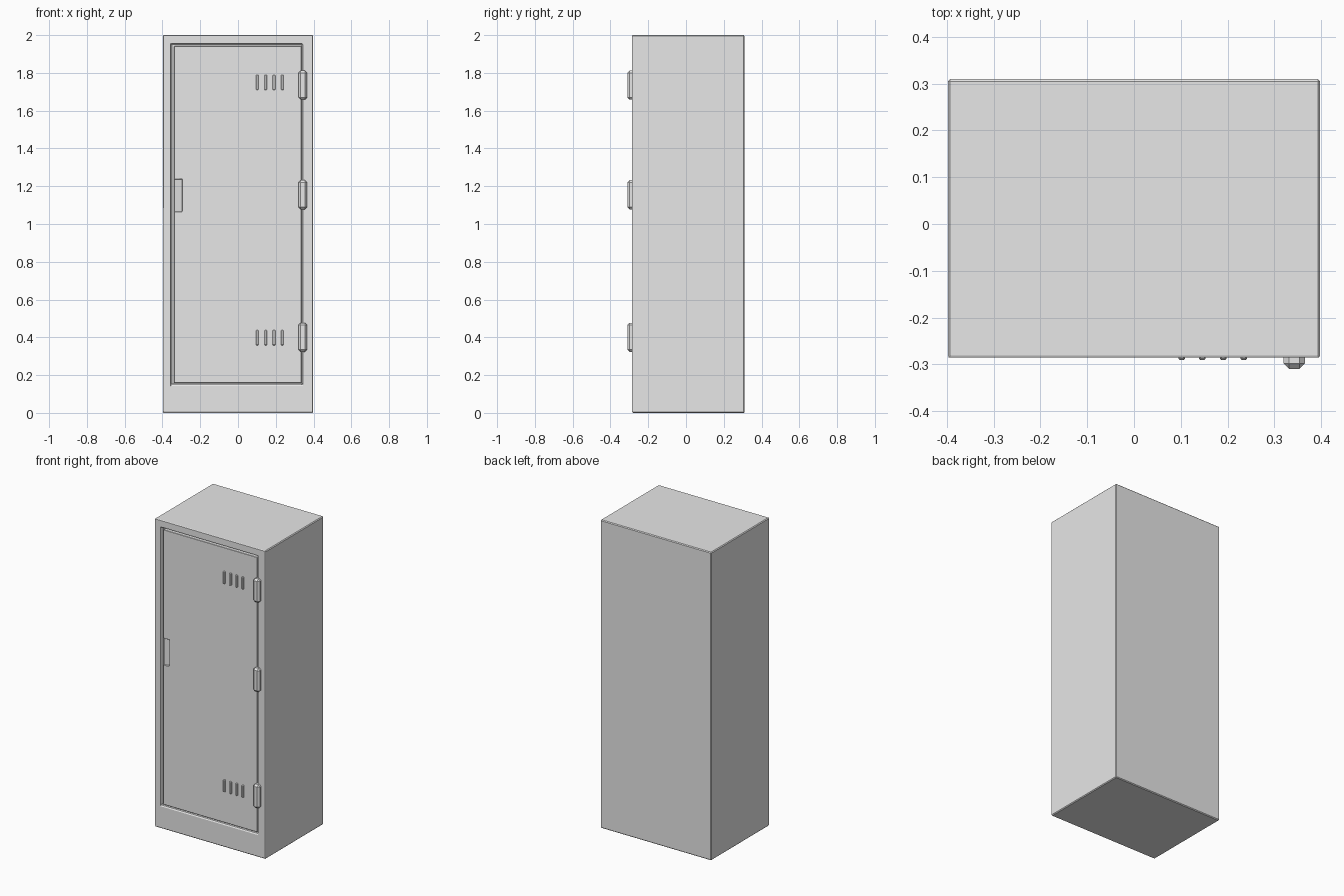
import bpy, bmesh

default = bpy.data.objects.get("Cube")
if default:
    bpy.data.objects.remove(default, do_unlink=True)

grey = bpy.data.materials.new("light grey metal")
grey.use_nodes = True
grey.diffuse_color = (0.8, 0.8, 0.8, 1)
grey.node_tree.nodes["Principled BSDF"].inputs["Base Color"].default_value = (0.8, 0.8, 0.8, 1)


def finish(name, bm, bevel=0.0, segments=1):
    """Turn a bmesh into an object, with an optional bevel modifier."""
    bmesh.ops.recalc_face_normals(bm, faces=bm.faces)
    mesh = bpy.data.meshes.new(name)
    bm.to_mesh(mesh)
    bm.free()
    mesh.materials.append(grey)
    obj = bpy.data.objects.new(name, mesh)
    bpy.context.collection.objects.link(obj)
    if bevel:
        mod = obj.modifiers.new("Bevel", 'BEVEL')
        mod.width = bevel
        mod.segments = segments
        mod.limit_method = 'ANGLE'
    return obj


def box_mesh(x, y, z):
    """Box from (min, max) ranges on each axis."""
    bm = bmesh.new()
    bmesh.ops.create_cube(bm, size=1)
    for v in bm.verts:
        v.co = [r[0] if c < 0 else r[1] for c, r in zip(v.co, (x, y, z))]
    return bm


# Cabinet: a closed box with a shallow opening sunk into its front
FRONT = -0.286
bm = box_mesh((-0.398, 0.398), (FRONT, 0.31), (0, 2))
bm.normal_update()
front = min(bm.faces, key=lambda f: f.calc_center_median().y)
bmesh.ops.inset_individual(bm, faces=[front], thickness=0.04)
for v in front.verts:
    v.co.x = -0.354 if v.co.x < 0 else 0.342
    v.co.z = 0.15 if v.co.z < 1 else 1.954
ring = bmesh.ops.extrude_face_region(bm, geom=[front])["geom"]
for v in ring:
    if isinstance(v, bmesh.types.BMVert):
        v.co.y += 0.03
if front.is_valid:
    bmesh.ops.delete(bm, geom=[front], context='FACES_ONLY')
finish("cabinet", bm, 0.005)

# Door: a panel filling the opening, with a finger pocket cut at its free edge
DOOR = -0.283
door = finish("door", box_mesh((-0.338, 0.336), (DOOR, -0.25), (0.158, 1.942)))
bm = box_mesh((-0.345, -0.296), (-0.3, -0.27), (1.065, 1.237))
for v in bm.verts:
    if v.co.y > -0.28 and v.co.x < -0.32:
        v.co.y = DOOR + 0.002
cutter = finish("pocket_cutter", bm)
cutter.hide_render = True
cut = door.modifiers.new("Pocket", 'BOOLEAN')
cut.operation = 'DIFFERENCE'
cut.object = cutter
bpy.context.view_layer.objects.active = door
bpy.ops.object.modifier_apply(modifier=cut.name)
bpy.data.objects.remove(cutter, do_unlink=True)
edge = door.modifiers.new("Bevel", 'BEVEL')
edge.width = 0.002
edge.segments = 1

# Hinges: chamfered barrels down the right-hand edge of the door
for place, z in (("lower", 0.4), ("middle", 1.155), ("upper", 1.735)):
    finish(place + "_hinge", box_mesh((0.32, 0.366), (-0.31, -0.27), (z - 0.077, z + 0.077)), 0.012)

# Vents: two rows of four thin raised slats
for place, z in (("lower", 0.398), ("upper", 1.75)):
    for i in range(4):
        x = 0.102 + i * 0.0443
        finish(f"{place}_vent_{i + 1}",
               box_mesh((x - 0.007, x + 0.007), (-0.291, -0.275), (z - 0.04, z + 0.04)), 0.003)
